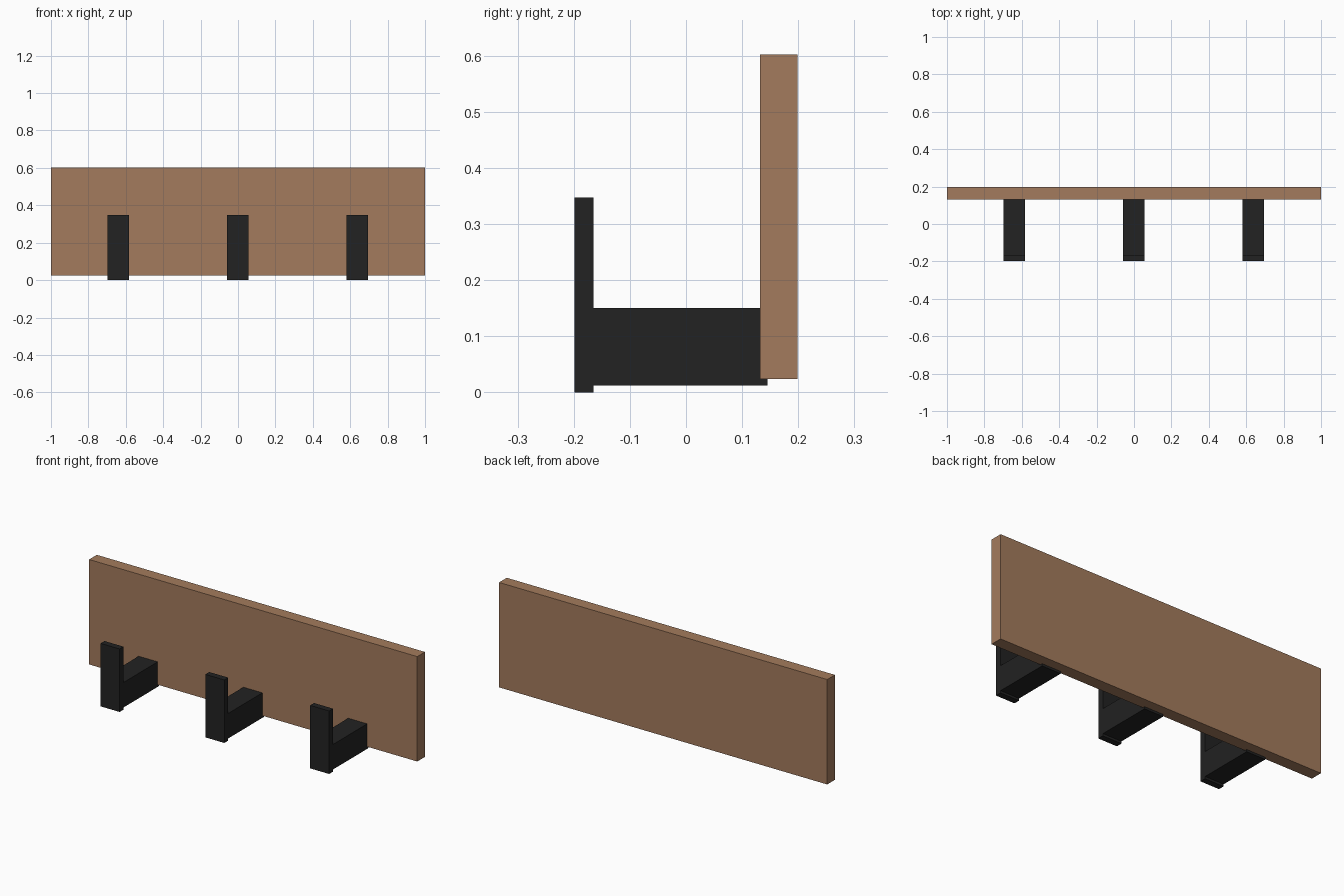
import bpy
import bmesh

if "Cube" in bpy.data.objects:
    bpy.data.objects.remove(bpy.data.objects["Cube"])


def material(name, rgb):
    m = bpy.data.materials.new(name)
    m.diffuse_color = (*rgb, 1)
    m.use_nodes = True
    m.node_tree.nodes["Principled BSDF"].inputs["Base Color"].default_value = m.diffuse_color
    return m


def box(name, x, y, z, mat):
    """Box from (min, max) ranges on each axis."""
    bm = bmesh.new()
    bmesh.ops.create_cube(bm, size=1)
    for v in bm.verts:
        v.co = [(lo + hi) / 2 + c * (hi - lo) for c, (lo, hi) in zip(v.co, (x, y, z))]
    mesh = bpy.data.meshes.new(name)
    bm.to_mesh(mesh)
    bm.free()
    mesh.materials.append(mat)
    ob = bpy.data.objects.new(name, mesh)
    bpy.context.collection.objects.link(ob)
    return ob


wood = material("brown wood", (0.371, 0.198, 0.109))
black = material("black metal", (0.016, 0.016, 0.016))

# Wall board
box("back_board", (-1, 1), (0.132, 0.199), (0.024, 0.602), wood)

# Three hooks: a horizontal arm with an upright plate at its front end
half = 0.058
for side, cx in (("left", -0.64), ("middle", -0.002), ("right", 0.637)):
    span = (cx - half, cx + half)
    box(side + "_hook_arm", span, (-0.165, 0.145), (0.012, 0.15), black)
    box(side + "_hook_upright", span, (-0.199, -0.165), (0, 0.347), black)
